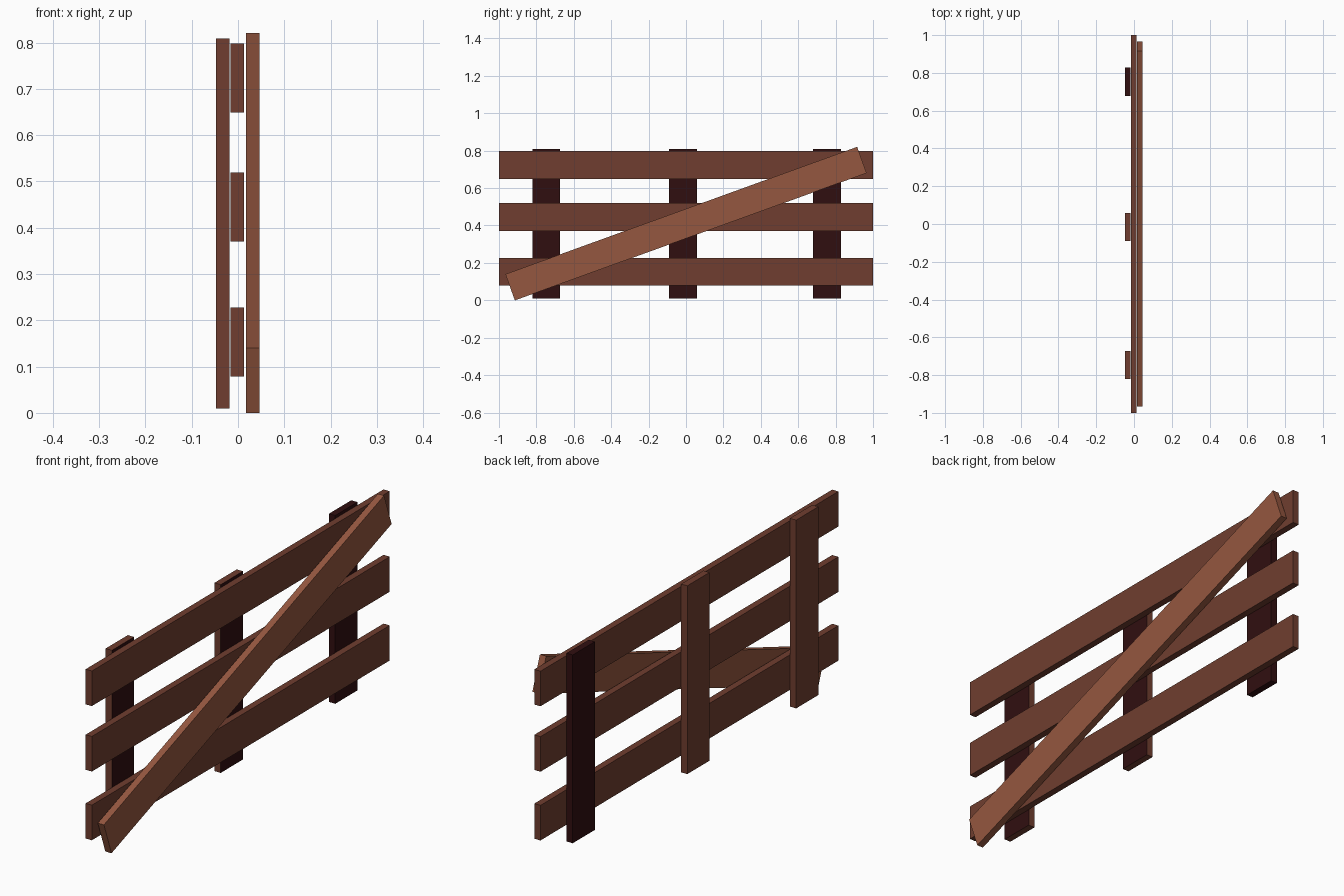
import bpy
import bmesh
import math
from mathutils import Matrix

if "Cube" in bpy.data.objects:
    bpy.data.objects.remove(bpy.data.objects["Cube"])


def material(name, rgb):
    m = bpy.data.materials.new(name)
    m.diffuse_color = (*rgb, 1.0)
    m.use_nodes = True
    m.node_tree.nodes["Principled BSDF"].inputs["Base Color"].default_value = m.diffuse_color
    return m


brown = material("brown_wood", (0.160, 0.048, 0.029))
light = material("light_brown_wood", (0.300, 0.095, 0.050))
dark = material("dark_red_wood", (0.030, 0.0045, 0.005))


def plank(name, centre, size, mats, angle=0.0):
    """Flat board, turned about x by angle."""
    bm = bmesh.new()
    bmesh.ops.create_cube(bm, size=1.0, matrix=Matrix.Diagonal((*size, 1.0)))
    bm.normal_update()
    # a second material goes on the side facing the rails (+x)
    if len(mats) > 1:
        for f in bm.faces:
            if f.normal.x > 0.9:
                f.material_index = 1
    mesh = bpy.data.meshes.new(name)
    bm.to_mesh(mesh)
    bm.free()
    for m in mats:
        mesh.materials.append(m)
    ob = bpy.data.objects.new(name, mesh)
    ob.location = centre
    ob.rotation_euler.x = angle
    bpy.context.collection.objects.link(ob)
    return ob


THICK = 0.029
WIDTH = 0.149

# horizontal rails
for i, z in enumerate((0.153, 0.445, 0.723)):
    plank(f"rail_{i + 1}", (-0.0015, 0, z), (THICK, 2.0, WIDTH), [brown])

# upright posts behind the rails; the last one is dark all over
for i, (y, mats) in enumerate(((-0.747, [brown, dark]),
                               (-0.016, [brown, dark]),
                               (0.753, [dark]))):
    plank(f"post_{i + 1}", (-0.0325, y, 0.409), (THICK, WIDTH, 0.80), mats)

# diagonal brace across the front of the rails
plank("diagonal_brace", (0.0315, 0, 0.41), (THICK, 2.0, WIDTH), [light],
      math.radians(19.9))
